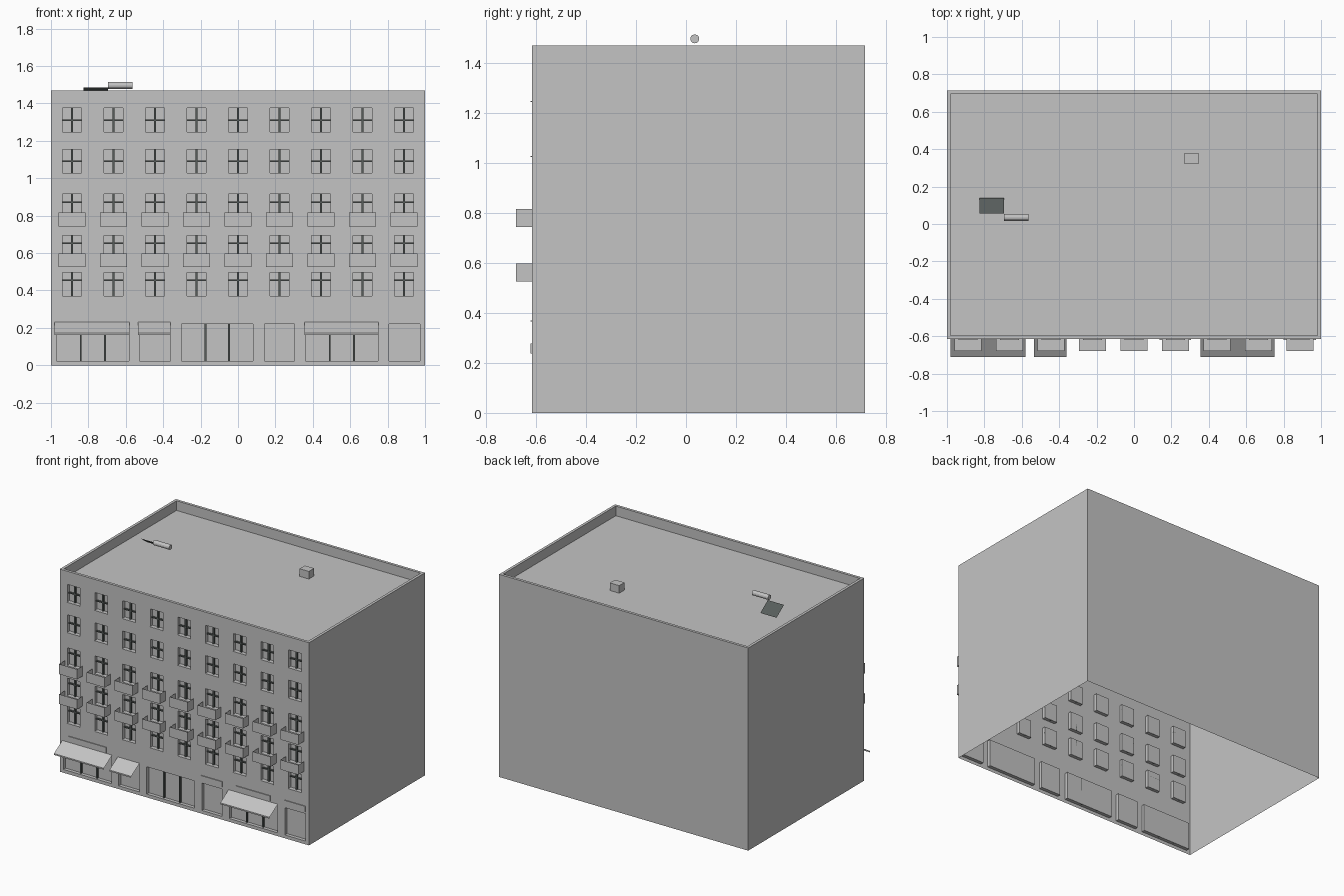
import bpy, bmesh, math
from mathutils import Vector

cube = bpy.data.objects.get("Cube")
if cube:
    bpy.data.objects.remove(cube, do_unlink=True)

FRONT, BACK = -0.615, 0.715
TOP, ROOF, RIM = 1.47, 1.40, 0.02
RECESS = 0.025


def material(name, rgb):
    m = bpy.data.materials.new(name)
    m.use_nodes = True
    m.diffuse_color = (*rgb, 1)
    m.node_tree.nodes["Principled BSDF"].inputs["Base Color"].default_value = (*rgb, 1)
    return m


grey = material("plaster grey", (0.55, 0.55, 0.55))
dark = material("dark slate", (0.095, 0.109, 0.104))


def finish(name, bm, mat):
    bmesh.ops.remove_doubles(bm, verts=bm.verts, dist=0.0001)
    mesh = bpy.data.meshes.new(name)
    bm.to_mesh(mesh)
    bm.free()
    mesh.materials.append(mat)
    obj = bpy.data.objects.new(name, mesh)
    bpy.context.collection.objects.link(obj)
    return obj


def face(bm, *points):
    return bm.faces.new([bm.verts.new(p) for p in points])


def box(bm, x0, x1, y0, y1, z0, z1):
    verts = bmesh.ops.create_cube(bm, size=1)["verts"]
    size = Vector((x1 - x0, y1 - y0, z1 - z0))
    mid = Vector((x0 + x1, y0 + y1, z0 + z1)) / 2
    for v in verts:
        v.co = v.co * size + mid


# Window columns and rows, then shop openings
columns = [i * 0.222 for i in range(-4, 5)]
HALF, HEIGHT = 0.051, 0.127
row_tops = [0.497, 0.695, 0.915, 1.155, 1.375]
windows = [(x - HALF, x + HALF, t - HEIGHT, t) for x in columns for t in row_tops]
shop_spans = [(-0.97, -0.583), (-0.527, -0.361), (-0.302, 0.08),
              (0.142, 0.302), (0.361, 0.749), (0.807, 0.973)]
shops = [(a, b, 0.024, 0.222) for a, b in shop_spans]

# Shell: three outer walls, parapet rim and roof, open underneath
bm = bmesh.new()


def ring(inset, z):
    x, y0, y1 = 1 - inset, FRONT + inset, BACK - inset
    return [(-x, y0, z), (x, y0, z), (x, y1, z), (-x, y1, z)]


rings = [ring(0, 0), ring(0, TOP), ring(RIM, TOP), ring(RIM, ROOF)]
for level, (lo, hi) in enumerate(zip(rings, rings[1:])):
    for i in range(4):
        if level or i:
            j = (i + 1) % 4
            face(bm, lo[i], lo[j], hi[j], hi[i])
face(bm, *rings[-1])
finish("walls_and_roof", bm, grey)

# Front wall with recessed openings
bm = bmesh.new()


def front_wall(z_low, z_high, openings):
    xs = sorted({-1, 1, *[v for o in openings for v in o[:2]]})
    zs = sorted({z_low, z_high, *[v for o in openings for v in o[2:]]})
    for x0, x1 in zip(xs, xs[1:]):
        for z0, z1 in zip(zs, zs[1:]):
            cx, cz = (x0 + x1) / 2, (z0 + z1) / 2
            if not any(a < cx < b and c < cz < d for a, b, c, d in openings):
                face(bm, (x0, FRONT, z0), (x1, FRONT, z0), (x1, FRONT, z1), (x0, FRONT, z1))
    for a, b, c, d in openings:
        outer = [(x, FRONT, z) for x, z in ((a, c), (b, c), (b, d), (a, d))]
        inner = [(x, FRONT + RECESS, z) for x, y, z in outer]
        for i in range(4):
            j = (i + 1) % 4
            face(bm, outer[i], outer[j], inner[j], inner[i])
        face(bm, *inner)


front_wall(0, 0.3, shops)
front_wall(0.3, TOP, windows)
finish("front_wall", bm, grey)

# Window bars and shop mullions
bm = bmesh.new()
y0, y1 = FRONT + 0.013, FRONT + RECESS
for x in columns:
    for row, t in enumerate(row_tops):
        box(bm, x - 0.006, x + 0.006, y0, y1, t - HEIGHT, t)
        bar = t - (0.043 if row < 3 else 0.065)
        box(bm, x - HALF, x + HALF, y0, y1, bar - 0.004, bar + 0.004)
for a, b, z0, z1 in shops:
    if b - a > 0.3:
        for k in (1, 2):
            x = a + (b - a) * k / 3
            box(bm, x - 0.005, x + 0.005, y0, y1, z0, z1)
finish("window_bars", bm, dark)

# Window sills
bm = bmesh.new()
for a, b, z0, z1 in windows:
    box(bm, a, b, FRONT - 0.006, FRONT, z0 - 0.004, z0)
finish("window_sills", bm, grey)

# Open-topped balconies made of thin sheets
bm = bmesh.new()
for x in columns:
    for z0, z1 in ((0.526, 0.597), (0.743, 0.816)):
        a, b, out = x - 0.072, x + 0.072, FRONT - 0.065
        face(bm, (a, out, z0), (b, out, z0), (b, out, z1), (a, out, z1))
        face(bm, (b, out, z0), (b, FRONT, z0), (b, FRONT, z1), (b, out, z1))
        face(bm, (a, FRONT, z0), (a, out, z0), (a, out, z1), (a, FRONT, z1))
        face(bm, (a, out, z0), (b, out, z0), (b, FRONT, z0), (a, FRONT, z0))
finish("balconies", bm, grey)

# Sloping awnings with a small valance
bm = bmesh.new()
for a, b in ((-0.98, -0.58), (-0.535, -0.36), (0.355, 0.75)):
    profile = [(-0.71, 0.163), (-0.71, 0.173), (FRONT, 0.232)]
    for (ya, za), (yb, zb) in zip(profile, profile[1:]):
        face(bm, (a, ya, za), (b, ya, za), (b, yb, zb), (a, yb, zb))
finish("awnings", bm, grey)

# Blank fascia boards above the shops
bm = bmesh.new()
for a, b in ((-0.928, -0.623), (0.136, 0.305), (0.417, 0.69), (0.80, 0.973)):
    box(bm, a, b, FRONT - 0.006, FRONT, 0.238, 0.278)
finish("fascia_boards", bm, grey)

# Roof vent
bm = bmesh.new()
box(bm, 0.27, 0.345, 0.32, 0.38, ROOF, 1.455)
finish("roof_vent", bm, grey)

# Tilted solar panel
bm = bmesh.new()
a, b = -0.825, -0.695
face(bm, (a, 0.055, 1.484), (b, 0.055, 1.484), (b, 0.14, 1.423), (a, 0.14, 1.423))
finish("solar_panel", bm, dark)

# Water tank lying along x
bpy.ops.mesh.primitive_cylinder_add(vertices=12, radius=0.018, depth=0.13,
                                    location=(-0.63, 0.035, 1.496),
                                    rotation=(0, math.pi / 2, 0))
tank = bpy.context.object
tank.name = "water_tank"
tank.data.materials.append(grey)
